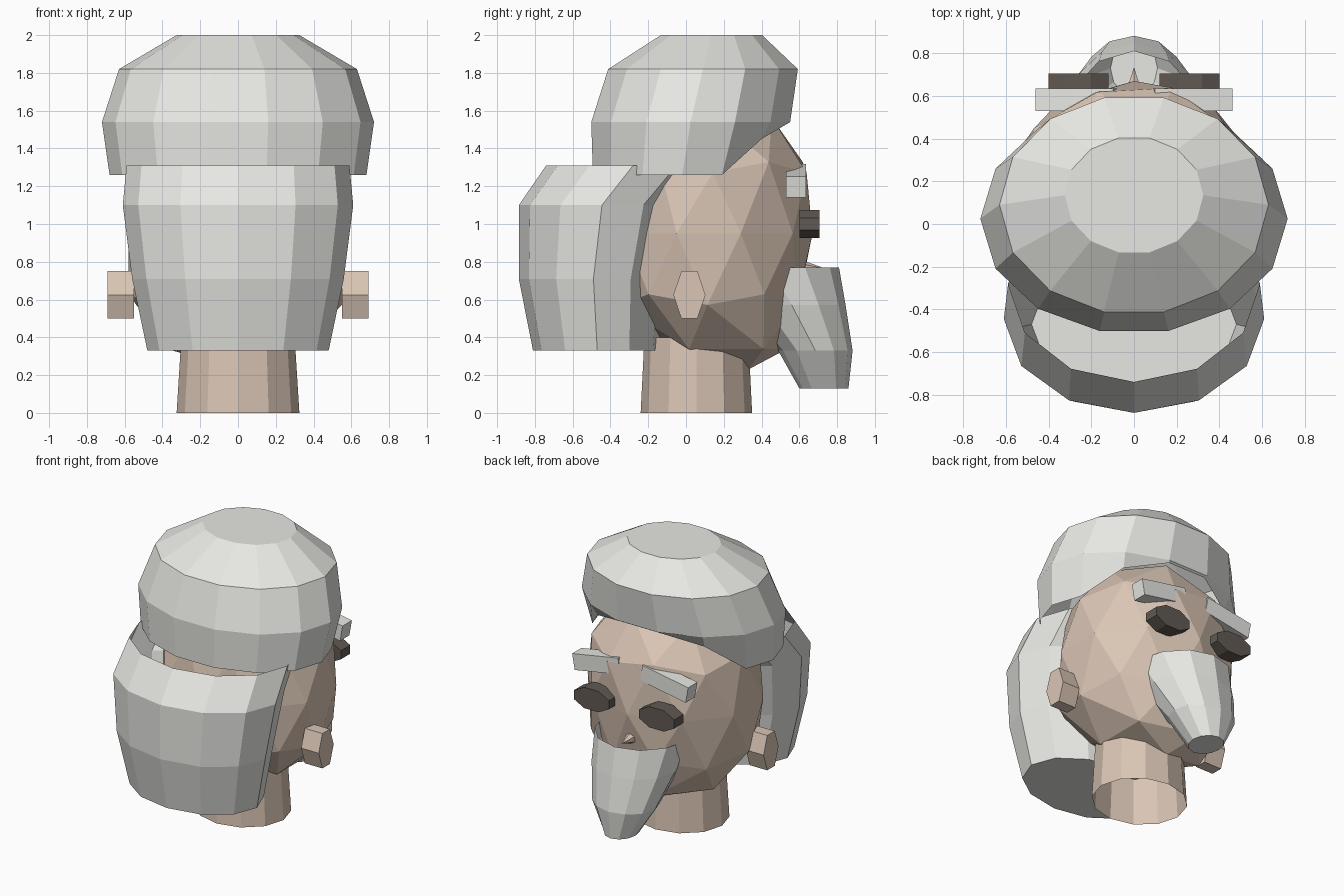
import bpy, bmesh, math
from mathutils import Matrix, Vector

if "Cube" in bpy.data.objects:
    bpy.data.objects.remove(bpy.data.objects["Cube"])


def material(name, rgb):
    m = bpy.data.materials.new(name)
    m.diffuse_color = (*rgb, 1)
    m.use_nodes = True
    m.node_tree.nodes["Principled BSDF"].inputs["Base Color"].default_value = m.diffuse_color
    return m


SKIN = material("skin", (0.70, 0.56, 0.46))
DARK = material("dark", (0.12, 0.10, 0.085))
HAIR = material("hair", (0.80, 0.80, 0.77))


def finish(name, bm, mat, recalc=True):
    if recalc:
        bmesh.ops.recalc_face_normals(bm, faces=bm.faces)
    me = bpy.data.meshes.new(name)
    bm.to_mesh(me)
    bm.free()
    ob = bpy.data.objects.new(name, me)
    bpy.context.collection.objects.link(ob)
    me.materials.append(mat)
    return ob


def loft(name, rings, n, mat, cap_bottom=False, cap_top=False, tweak=None):
    """Stack elliptical rings (z, centre_y, rx, ry), listed from bottom to top."""
    bm = bmesh.new()
    loops = []
    for k, (z, cy, rx, ry) in enumerate(rings):
        loop = []
        for i in range(n):
            a = 2 * math.pi * i / n
            p = Vector((rx * math.cos(a), cy + ry * math.sin(a), z))
            if tweak:
                tweak(k, a, p)
            loop.append(bm.verts.new(p))
        loops.append(loop)
    for lo, hi in zip(loops, loops[1:]):
        for i in range(n):
            j = (i + 1) % n
            bm.faces.new((lo[i], lo[j], hi[j], hi[i]))
    if cap_bottom:
        bm.faces.new(loops[0][::-1])
    if cap_top:
        bm.faces.new(loops[-1])
    return finish(name, bm, mat, recalc=False)


def prism(name, sides, turn, axis, size, loc, mat):
    """Short prism along an axis, scaled to half-sizes."""
    bm = bmesh.new()
    bmesh.ops.create_cone(bm, cap_ends=True, segments=sides, radius1=1, radius2=1, depth=2)
    rot = Matrix.Rotation(math.pi / 2, 4, axis)
    bm.transform(Matrix.Translation(loc) @ Matrix.Diagonal((*size, 1)) @ rot
                 @ Matrix.Rotation(turn, 4, 'Z'))
    return finish(name, bm, mat)


# Cap of hair, its lower edge lifted over the forehead
def hairline(k, a, p):
    if k == 0 and math.sin(a) > 0.7:
        front = math.sin(a) > 0.9
        p.z = 1.53 if front else 1.45
        p.y = 0.535 if front else 0.40


loft("hair_top", [(1.26, -0.02, 0.68, 0.485), (1.54, 0.025, 0.72, 0.54),
                  (1.82, 0.09, 0.63, 0.515), (2.0, 0.135, 0.325, 0.275)],
     14, HAIR, cap_top=True, tweak=hairline)

# Hanging hair behind the head, open at the top
loft("hair_back", [(0.33, -0.47, 0.48, 0.34), (0.71, -0.49, 0.56, 0.395),
                   (1.10, -0.445, 0.61, 0.44), (1.31, -0.28, 0.59, 0.46)],
     12, HAIR, cap_bottom=True)

# Beard, open at the top
loft("beard", [(0.13, 0.73, 0.11, 0.13), (0.33, 0.685, 0.23, 0.197),
               (0.57, 0.56, 0.30, 0.285), (0.77, 0.45, 0.33, 0.36)],
     12, HAIR, cap_bottom=True)

# Neck
loft("neck", [(0.0, 0.055, 0.325, 0.295), (0.40, 0.055, 0.30, 0.275)], 12, SKIN)

# Faceted head with the chin pushed forward
bm = bmesh.new()
bmesh.ops.create_icosphere(bm, subdivisions=2, radius=1)
for v in bm.verts:
    t = v.co.z
    shift = 0.05 * t + (0.26 * t ** 4 if t < 0 else 0)
    wide = 1.16 if t < -0.7 else 1.06 if 0.2 < abs(t) else 1.0
    v.co = Vector((0.61 * wide * v.co.x, 0.12 + 0.55 * wide * v.co.y + shift, 0.95 + 0.72 * t))
finish("head", bm, SKIN)

# Nose
bm = bmesh.new()
bmesh.ops.create_cone(bm, cap_ends=True, segments=6, radius1=0.08, radius2=0, depth=0.22)
bm.transform(Matrix.Translation((0, 0.625, 0.765)) @ Matrix.Rotation(-math.pi / 2, 4, 'X'))
finish("nose", bm, SKIN)

# Ears, eyes and eyebrows on both sides
for s, side in ((1, "right"), (-1, "left")):
    prism("ear_" + side, 6, 0, 'Y', (0.07, 0.085, 0.145),
          (s * 0.62, 0.018, 0.625), SKIN)
    k = 1 / math.cos(math.pi / 8)
    prism("eye_" + side, 8, math.pi / 8, 'X', (0.14 * k, 0.053, 0.075 * k),
          (s * 0.26, 0.653, 1.0), DARK)
    bm = bmesh.new()
    bmesh.ops.create_cube(bm, size=1)
    bm.transform(Matrix.Translation((s * 0.27, 0.583, 1.228))
                 @ Matrix.Rotation(s * math.radians(10), 4, 'Y')
                 @ Matrix.Diagonal((0.37, 0.105, 0.115, 1)))
    finish("eyebrow_" + side, bm, HAIR)
